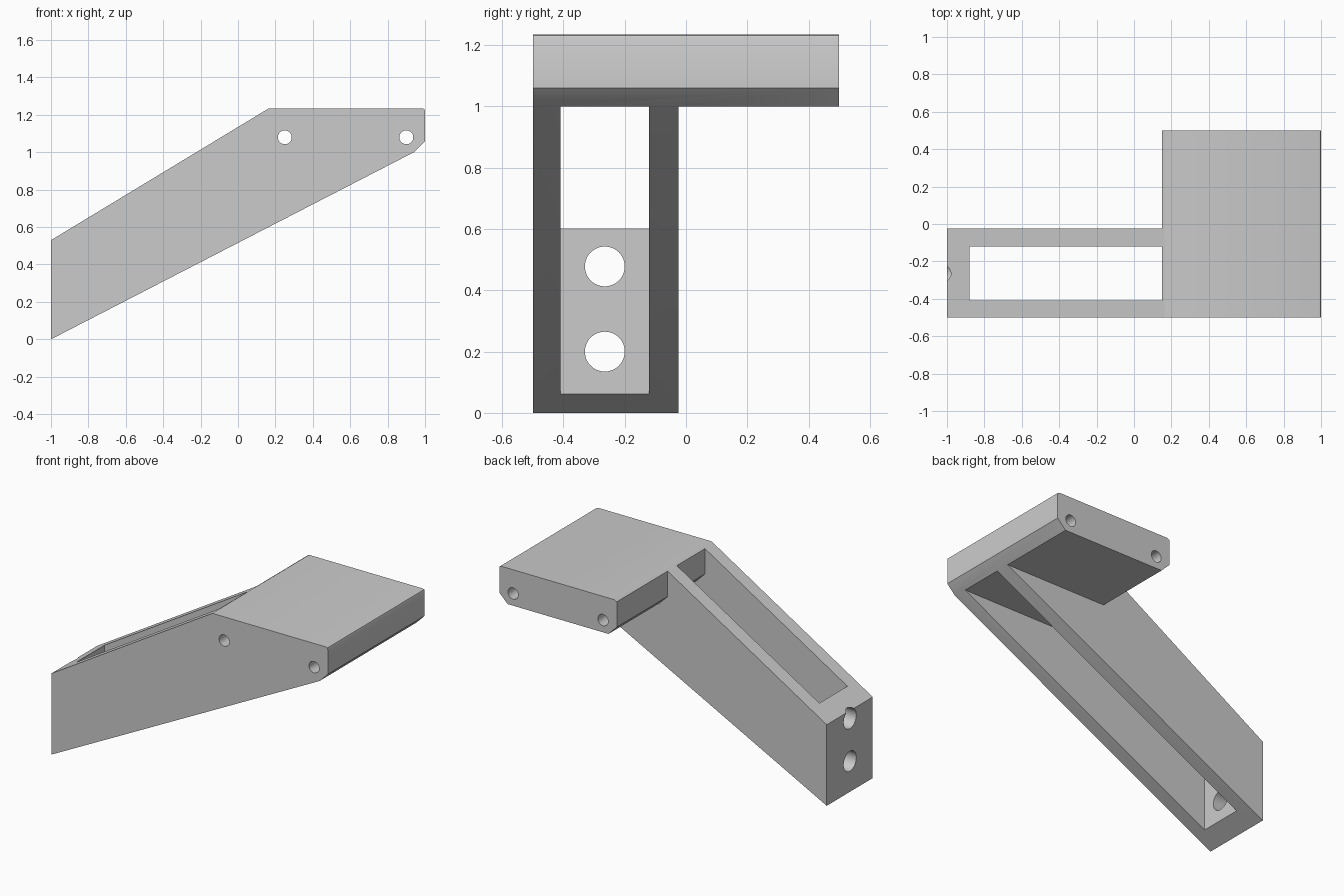
import bpy
import bmesh
import math
from mathutils import Matrix, Vector

cube = bpy.data.objects.get("Cube")
if cube:
    bpy.data.objects.remove(cube, do_unlink=True)

# Single grey plastic colour
GREY = (0.6, 0.6, 0.6, 1.0)
grey = bpy.data.materials.new("plain grey")
grey.use_nodes = True
grey.diffuse_color = GREY
grey.node_tree.nodes["Principled BSDF"].inputs["Base Color"].default_value = GREY


def make_object(name, bm):
    bmesh.ops.recalc_face_normals(bm, faces=bm.faces)
    mesh = bpy.data.meshes.new(name)
    bm.to_mesh(mesh)
    bm.free()
    mesh.materials.append(grey)
    obj = bpy.data.objects.new(name, mesh)
    bpy.context.collection.objects.link(obj)
    return obj


def extrude_profile(name, profile, y0, y1):
    """Solid made by sweeping an x-z outline from y0 to y1."""
    bm = bmesh.new()
    face = bm.faces.new([bm.verts.new((x, y0, z)) for x, z in profile])
    swept = bmesh.ops.extrude_face_region(bm, geom=[face])["geom"]
    for v in swept:
        if isinstance(v, bmesh.types.BMVert):
            v.co.y = y1
    return make_object(name, bm)


def rod(name, centre, radius, length, axis):
    turn = Vector((0, 0, 1)).rotation_difference(Vector(axis)).to_matrix().to_4x4()
    bm = bmesh.new()
    bmesh.ops.create_cone(bm, cap_ends=True, segments=48, radius1=radius,
                          radius2=radius, depth=length,
                          matrix=Matrix.Translation(centre) @ turn)
    return make_object(name, bm)


def combine(target, other, operation):
    """Apply a boolean and discard the helper."""
    mod = target.modifiers.new("combine", 'BOOLEAN')
    mod.operation = operation
    mod.solver = 'EXACT'
    mod.object = other
    bpy.ops.object.select_all(action='DESELECT')
    bpy.context.view_layer.objects.active = target
    target.select_set(True)
    bpy.ops.object.modifier_apply(modifier=mod.name)
    bpy.data.objects.remove(other, do_unlink=True)


FRONT, BACK = -0.5, 0.5
TOP, UNDER = 1.235, 1.0

# Outline points shared by the arm and the plate where they meet
joint = [(0.94, UNDER), (0.21, UNDER), (0.15, 1.06), (0.15, 1.226), (0.165, TOP)]

# Sloping arm with a slot running right through it
bracket = extrude_profile("bracket", [(-1, 0)] + joint[:4] + [(-1, 0.53)],
                          FRONT, -0.025)
slot = extrude_profile("slot_cutter", [(-0.88, -1), (1.5, -1), (1.5, 2), (-0.88, 2)],
                       -0.41, -0.12)
combine(bracket, slot, 'DIFFERENCE')

# Wide plate with chamfered lower edges
plate = extrude_profile("plate", joint + [(0.985, TOP), (0.996, 1.231), (1, 1.22), (1, 1.06)],
                        FRONT, BACK)
combine(bracket, plate, 'UNION')

# Pin holes along the plate
for x in (0.25, 0.9):
    combine(bracket, rod("pin_hole_cutter", (x, 0, 1.08), 0.037, 1.4, (0, 1, 0)),
            'DIFFERENCE')

# Screw holes through the end wall
for z in (0.2, 0.478):
    combine(bracket, rod("screw_hole_cutter", (-0.94, -0.265, z), 0.065, 0.3, (1, 0, 0)),
            'DIFFERENCE')

bpy.ops.object.shade_smooth_by_angle(angle=math.radians(25))
